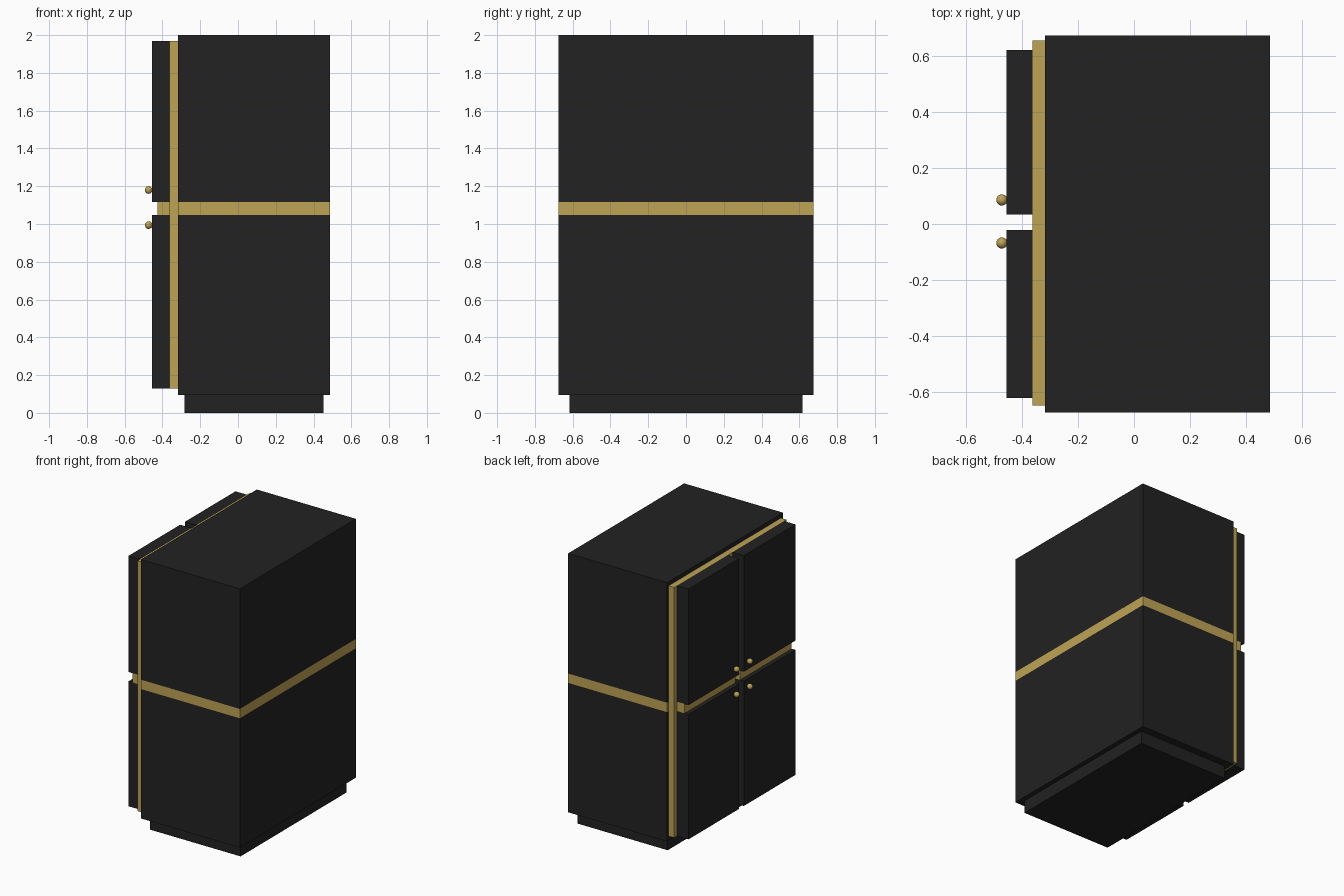
import bpy

if "Cube" in bpy.data.objects:
    bpy.data.objects.remove(bpy.data.objects["Cube"])


def material(name, rgb):
    m = bpy.data.materials.new(name)
    m.diffuse_color = (*rgb, 1)
    m.use_nodes = True
    m.node_tree.nodes["Principled BSDF"].inputs["Base Color"].default_value = m.diffuse_color
    return m


BLACK = material("soft black", (0.016, 0.016, 0.016))
GOLD = material("brushed gold", (0.52, 0.37, 0.09))


def box(name, x, y, z, mat):
    """Box from (min, max) ranges on each axis."""
    mid = [(a + b) / 2 for a, b in (x, y, z)]
    bpy.ops.mesh.primitive_cube_add(size=1, location=mid)
    ob = bpy.context.object
    ob.name = name
    ob.scale = [b - a for a, b in (x, y, z)]
    bpy.ops.object.transform_apply(location=False, rotation=False, scale=True)
    ob.data.materials.append(mat)
    return ob


BODY_X, BODY_Y = (-0.318, 0.487), (-0.674, 0.674)
BAND_Z = (1.047, 1.116)

# Plinth and cabinet body, split by the gold band
box("plinth", (-0.283, 0.453), (-0.617, 0.617), (0, 0.095), BLACK)
box("lower_cabinet", BODY_X, BODY_Y, (0.095, BAND_Z[0]), BLACK)
box("gold_band", BODY_X, BODY_Y, BAND_Z, GOLD)
box("upper_cabinet", BODY_X, BODY_Y, (BAND_Z[1], 2.0), BLACK)

# Gold panel behind the doors
box("gold_front_panel", (-0.363, -0.318), (-0.65, 0.656), (0.128, 1.97), GOLD)

# Doors, the strips between them and the knobs
sides = {"left": ((0.034, 0.622), 0.086), "right": ((-0.622, -0.022), -0.068)}
rows = {"lower": ((0.128, BAND_Z[0]), 0.994), "upper": ((BAND_Z[1], 1.97), 1.18)}
for side, (y, knob_y) in sides.items():
    box(f"{side}_gold_strip", (-0.425, -0.363), y, BAND_Z, GOLD)
    for row, (z, knob_z) in rows.items():
        box(f"{row}_{side}_door", (-0.456, -0.363), y, z, BLACK)
        bpy.ops.mesh.primitive_uv_sphere_add(
            segments=24, ring_count=12, radius=0.02,
            location=(-0.473, knob_y, knob_z))
        knob = bpy.context.object
        knob.name = f"{row}_{side}_knob"
        knob.data.materials.append(GOLD)
        bpy.ops.object.shade_smooth()
